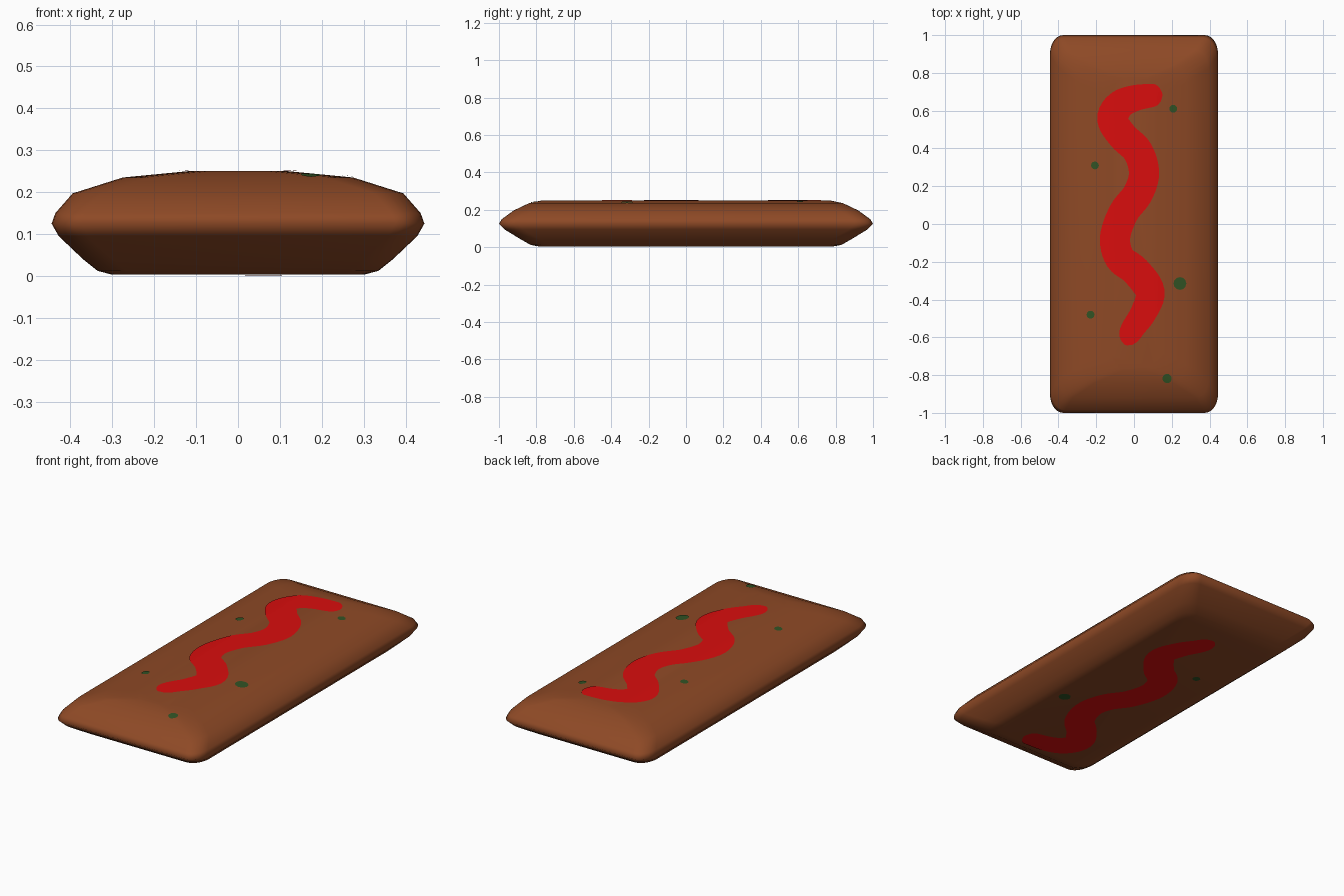
import bpy, bmesh, math
from mathutils import Vector
from mathutils.bvhtree import BVHTree

if "Cube" in bpy.data.objects:
    bpy.data.objects.remove(bpy.data.objects["Cube"])


def material(name, rgb):
    m = bpy.data.materials.new(name)
    m.diffuse_color = (*rgb, 1)
    m.use_nodes = True
    m.node_tree.nodes["Principled BSDF"].inputs["Base Color"].default_value = m.diffuse_color
    return m


BROWN = material("baked brown", (0.27, 0.067, 0.019))
RED = material("sauce red", (0.7, 0.004, 0.004))
GREEN = material("herb green", (0.03, 0.085, 0.018))


def finish(bm, name, mat):
    me = bpy.data.meshes.new(name)
    bm.to_mesh(me)
    me.materials.append(mat)
    ob = bpy.data.objects.new(name, me)
    bpy.context.collection.objects.link(ob)
    for p in me.polygons:
        p.use_smooth = True
    return ob


def rounded_ring(hx, hy, rx, ry, n=6):
    pts = []
    for q, (sx, sy) in enumerate([(1, 1), (-1, 1), (-1, -1), (1, -1)]):
        for i in range(n + 1):
            a = math.pi / 2 * (q + i / n)
            pts.append((sx * (hx - rx) + rx * math.cos(a),
                        sy * (hy - ry) + ry * math.sin(a)))
    return pts


# Slab: stacked rounded rectangles (height, half width, half length)
LEVELS = [(0.003, 0.30, 0.78), (0.012, 0.335, 0.83), (0.04, 0.37, 0.88),
          (0.095, 0.428, 0.97), (0.125, 0.445, 1.0), (0.15, 0.436, 0.985),
          (0.197, 0.395, 0.92), (0.235, 0.275, 0.84), (0.25, 0.12, 0.77)]
bm = bmesh.new()
rings = [[bm.verts.new((x, y, z)) for x, y in rounded_ring(hx, hy, 0.07, 0.1)]
         for z, hx, hy in LEVELS]
n = len(rings[0])
for a, b in zip(rings, rings[1:]):
    for i in range(n):
        j = (i + 1) % n
        bm.faces.new((a[i], a[j], b[j], b[i]))
bm.faces.new(rings[0][::-1])
bm.faces.new(rings[-1])
bmesh.ops.recalc_face_normals(bm, faces=bm.faces[:])
tree = BVHTree.FromBMesh(bm)
slab = finish(bm, "slab", BROWN)
bm.free()


def on_surface(x, y, top):
    d = -1 if top else 1
    hit = tree.ray_cast(Vector((x, y, -d)), Vector((0, 0, d)))[0]
    return Vector((x, y, hit.z - d * 0.003))


def face_outward(bm, top):
    bm.normal_update()
    for f in bm.faces:
        if (f.normal.z > 0) != top:
            f.normal_flip()


# Sauce: a wavy ribbon laid on the surface
PATH = [(0.15, 0.685), (0.09, 0.68), (0.0, 0.665), (-0.075, 0.63), (-0.115, 0.555),
        (-0.06, 0.465), (0.02, 0.385), (0.053, 0.27), (0.02, 0.16), (-0.055, 0.06),
        (-0.1, -0.07), (-0.075, -0.18), (0.01, -0.25), (0.085, -0.36),
        (0.05, -0.47), (-0.01, -0.56), (-0.045, -0.64)]


def smooth_path(pts, steps=6):
    p = [Vector(q) for q in pts]
    p = [2 * p[0] - p[1]] + p + [2 * p[-1] - p[-2]]
    out = []
    for a, b, c, d in zip(p, p[1:], p[2:], p[3:]):
        for k in range(steps):
            t = k / steps
            out.append(0.5 * (2 * b + (c - a) * t + (2 * a - 5 * b + 4 * c - d) * t * t
                              + (3 * b - a - 3 * c + d) * t ** 3))
    return out + [p[-2]]


def ribbon(name, top, place):
    pts = smooth_path(PATH)
    last = len(pts) - 1
    bm = bmesh.new()
    rows = []
    for i, p in enumerate(pts):
        tan = (pts[min(i + 1, last)] - pts[max(i - 1, 0)]).normalized()
        side = Vector((-tan.y, tan.x))
        end = min(i, last - i)
        w = 0.054 + 0.026 * min(1, end / 20)
        w *= math.sqrt(max(0.02, 1 - max(0, 1 - end / 5) ** 2))
        row = []
        for k in range(-4, 5):
            q = place(*(p + side * w * k / 4))
            row.append(bm.verts.new(on_surface(*q, top)))
        rows.append(row)
    for a, b in zip(rows, rows[1:]):
        for k in range(8):
            bm.faces.new((a[k], a[k + 1], b[k + 1], b[k]))
    face_outward(bm, top)
    finish(bm, name, RED)
    bm.free()


ribbon("top_sauce", True, lambda x, y: (x, y))
ribbon("bottom_sauce", False, lambda x, y: (x + 0.03 - 0.05 * y, -1.06 * y))


# Herb flecks: small discs laid on the surface
def fleck(name, x, y, r, top):
    bm = bmesh.new()
    c = bm.verts.new(on_surface(x, y, top))
    rim = [bm.verts.new(on_surface(x + r * math.cos(a), y + r * math.sin(a), top))
           for a in [math.tau * i / 12 for i in range(12)]]
    for i in range(12):
        bm.faces.new((c, rim[i], rim[(i + 1) % 12]))
    face_outward(bm, top)
    finish(bm, name, GREEN)
    bm.free()


for x, y, r in [(0.208, 0.61, 0.021), (-0.207, 0.31, 0.021), (0.243, -0.315, 0.034),
                (-0.23, -0.48, 0.021), (0.175, -0.818, 0.025)]:
    fleck("top_herb", x, y, r, True)
for x, y, r in [(0.25, -0.27, 0.032), (-0.16, 0.32, 0.021)]:
    fleck("bottom_herb", x, y, r, False)
